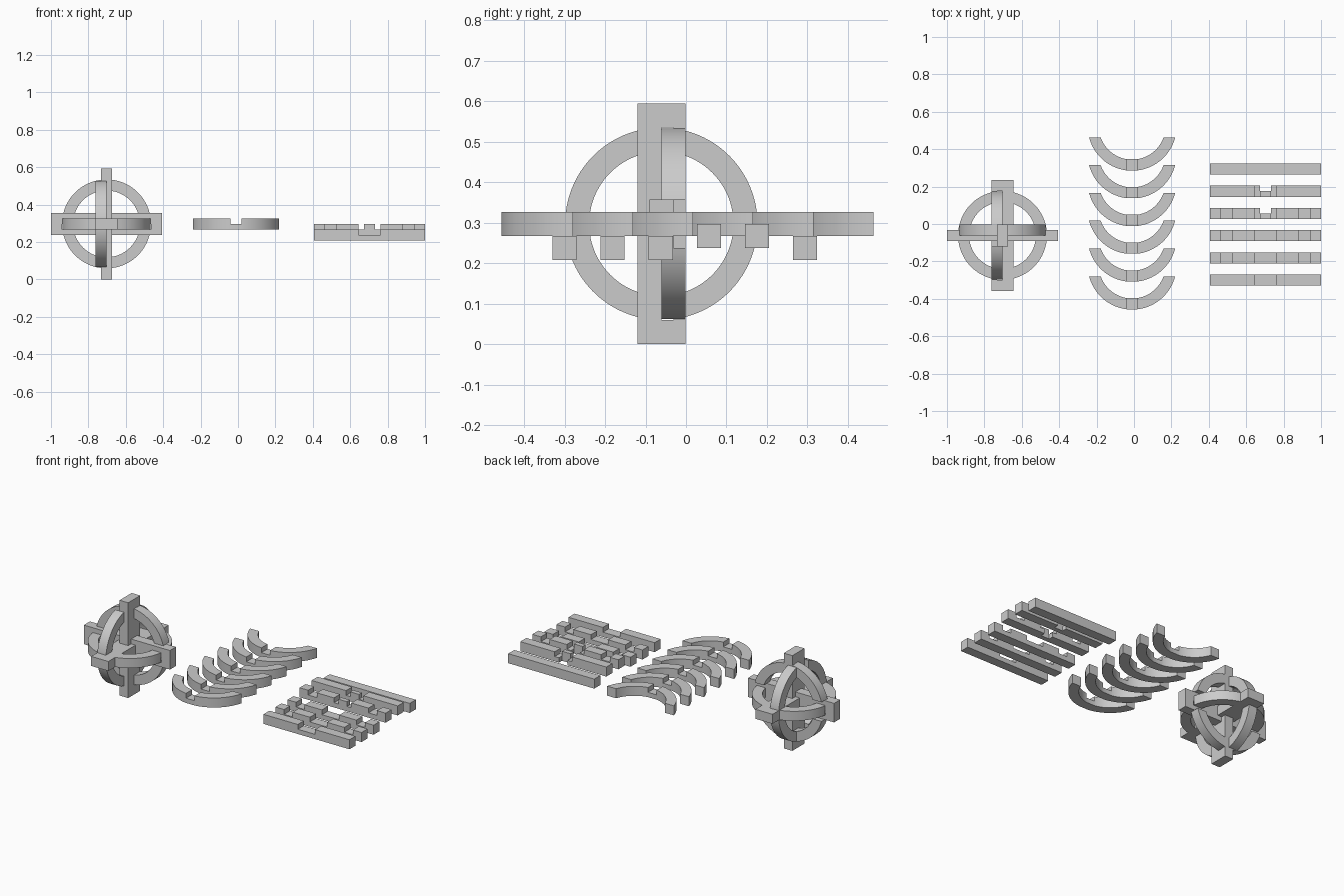
import bpy, bmesh, math
from mathutils import Matrix, Vector

if "Cube" in bpy.data.objects:
    bpy.data.objects.remove(bpy.data.objects["Cube"])

U = 0.0594  # bar thickness; everything is a multiple of it


def cell_mesh(name, size, filled, point):
    """Outer skin of a block of cells; point(i,j,k) gives each grid corner."""
    bm = bmesh.new()
    verts = {}

    def vert(c):
        if c not in verts:
            verts[c] = bm.verts.new(Vector(point(*c)) * U)
        return verts[c]

    def solid(c):
        return all(0 <= c[a] < size[a] for a in range(3)) and filled(*c)

    for i in range(size[0]):
        for j in range(size[1]):
            for k in range(size[2]):
                if not solid((i, j, k)):
                    continue
                for a in range(3):
                    b, d = (a + 1) % 3, (a + 2) % 3
                    for step in (-1, 1):
                        n = [i, j, k]
                        n[a] += step
                        if solid(tuple(n)):
                            continue
                        quad = []
                        for p, q in ((0, 0), (1, 0), (1, 1), (0, 1)):
                            c = [i, j, k]
                            c[a] += step > 0
                            c[b] += p
                            c[d] += q
                            quad.append(vert(tuple(c)))
                        bm.faces.new(quad if step > 0 else quad[::-1])
    bmesh.ops.recalc_face_normals(bm, faces=bm.faces)
    bmesh.ops.dissolve_limit(bm, angle_limit=0.01, verts=bm.verts, edges=bm.edges)
    me = bpy.data.meshes.new(name)
    bm.to_mesh(me)
    bm.free()
    return me


def place(name, mesh, matrix):
    ob = bpy.data.objects.new(name, mesh)
    bpy.context.collection.objects.link(ob)
    ob.matrix_world = matrix


# Bars: square sticks, 10 units long, notched on the top face
BX = (-5, -4, -3, -1, -.5, .5, 1, 3, 4, 5)


def bar_mesh(name, middle=False, ring=False, hooked=False):
    def filled(i, j, k):
        if ring and i in (1, 7) and k == 1:
            return False
        if hooked and i == 4:
            return j == 0
        return not ((middle or hooked) and 3 <= i <= 5 and k == 1)
    return cell_mesh(name, (9, 2, 2), filled,
                     lambda i, j, k: (BX[i], (j - 1) / 2, (k - 1) / 2))


plain = bar_mesh("plain_bar")
notched = bar_mesh("notched_bar", middle=True)
ring_notched = bar_mesh("ring_notched_bar", middle=True, ring=True)
hooked = bar_mesh("hooked_bar", hooked=True)
hooked_ring = bar_mesh("hooked_ring_bar", hooked=True, ring=True)

# Arc: half ring with flat ends and a notch in the middle of its top
N = 24


def arc_point(i, j, k):
    r = 3 + j
    lo, hi = math.asin(.5 / r), math.acos(1 / r)
    side = -1 if i <= N else 1
    t = (N - i) / N if i <= N else (i - N - 1) / N
    a = lo + (hi - lo) * t
    return side * r * math.sin(a), -r * math.cos(a), (k - 1) / 2


arc = cell_mesh("arc", (2 * N + 1, 1, 2), lambda i, j, k: not (i == N and k == 1), arc_point)
for p in arc.polygons:
    p.use_smooth = True
arc.set_sharp_from_angle(angle=math.radians(30))

# Loose bars in a row on the right
row = (notched, ring_notched, ring_notched, hooked_ring, hooked, plain)
for n, me in enumerate(row):
    z = 4.5 if n in (3, 4) else 4
    place("loose_bar", me, Matrix.Translation((1 - 5 * U, -0.30 + 2 * U * n, z * U)))

# Loose arcs in a column in the middle
for n in range(6):
    place("loose_arc", arc, Matrix.Translation((-0.01, 0.463 + U - 2.5 * U * n, 5 * U)))

# Assembled ball: one bar pair and ring per axis, turned about the diagonal
centre = Matrix.Translation((-1 + 5 * U, -0.061, 5 * U))
flip = Matrix.Rotation(math.pi, 4, 'X')
same = Matrix.Identity(4)
for k, (side, offset) in enumerate(((-1, 0), (-1, -.5), (1, .5))):
    turn = centre @ Matrix.Rotation(k * math.tau / 3, 4, Vector((1, 1, 1)))
    for s in (-1, 1):
        place("ball_bar", ring_notched if s == side else notched,
              turn @ Matrix.Translation((0, 0, s * U / 2)) @ (flip if s > 0 else same))
        place("ball_arc", arc,
              turn @ Matrix.Translation((0, 0, offset * U)) @ (flip if side < 0 else same)
              @ Matrix.Rotation(s * math.pi / 2, 4, 'Z'))
